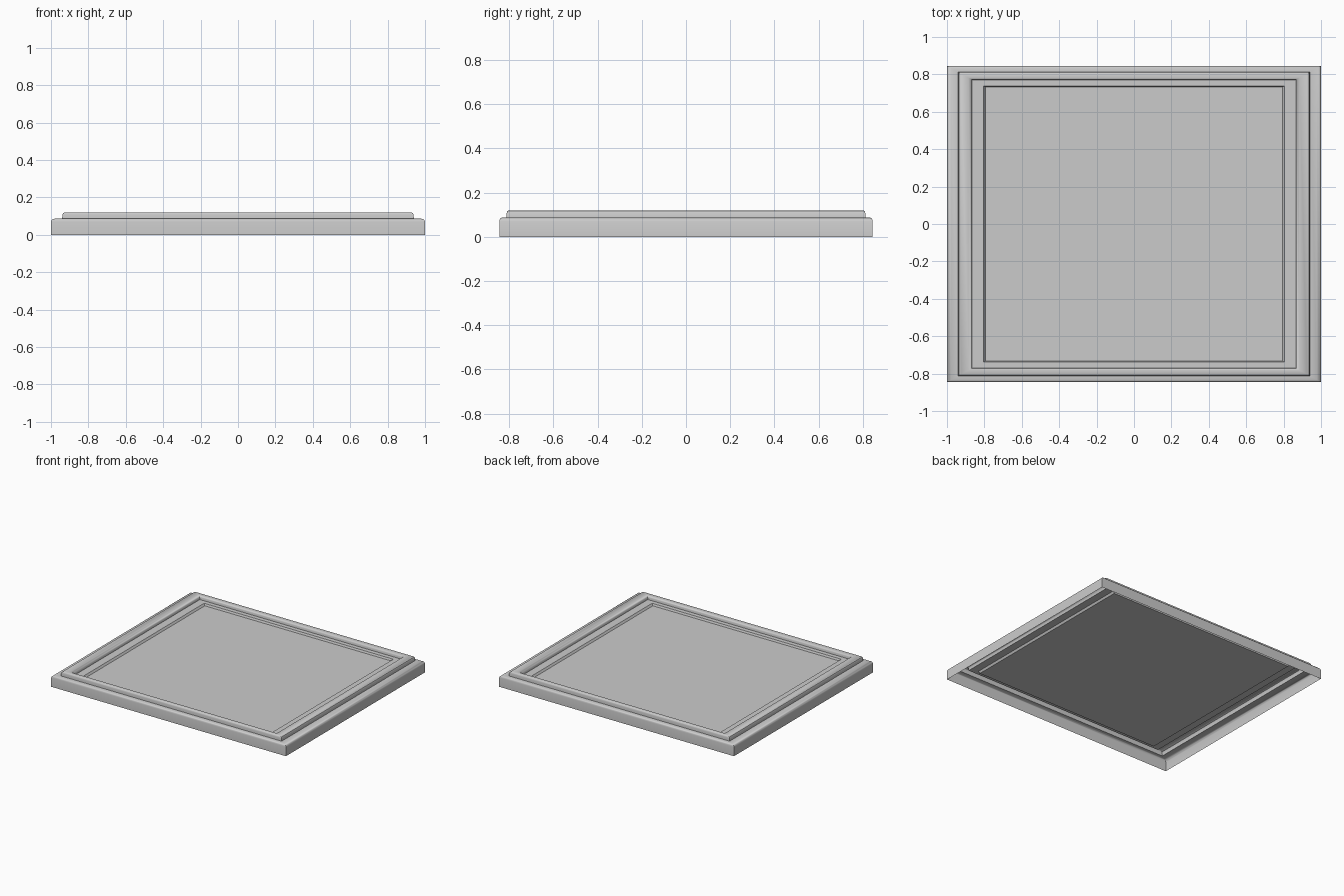
import bpy, bmesh, math

if "Cube" in bpy.data.objects:
    bpy.data.objects.remove(bpy.data.objects["Cube"])

# Half sizes of the tray outline; insets differ along x and y
HX, HY, RATIO = 1.0, 0.845, 0.55

# Moulding profile: (inset from the edge along x, height)
profile = [(0.0, 0.0), (0.0, 0.07), (0.003, 0.078), (0.01, 0.084), (0.022, 0.087),
           (0.06, 0.087), (0.061, 0.108), (0.065, 0.116), (0.075, 0.12),
           (0.115, 0.12), (0.127, 0.116), (0.134, 0.108), (0.135, 0.09),
           (0.195, 0.09), (0.205, 0.075)]


def ring(bm, inset, z):
    x, y = HX - inset, HY - inset * RATIO
    return [bm.verts.new((sx * x, sy * y, z))
            for sx, sy in ((-1, -1), (1, -1), (1, 1), (-1, 1))]


# Stepped frame with a recessed panel, open underneath
bm = bmesh.new()
rings = [ring(bm, i, z) for i, z in profile]
for a, b in zip(rings, rings[1:]):
    for k in range(4):
        n = (k + 1) % 4
        bm.faces.new((a[k], a[n], b[n], b[k]))
bm.faces.new(rings[-1])
mesh = bpy.data.meshes.new("framed_panel")
bm.to_mesh(mesh)
bm.free()
panel = bpy.data.objects.new("framed_panel", mesh)
bpy.context.collection.objects.link(panel)

# Soft moulding, crisp steps and mitres
bpy.context.view_layer.objects.active = panel
panel.select_set(True)
bpy.ops.object.shade_smooth_by_angle(angle=math.radians(40))
